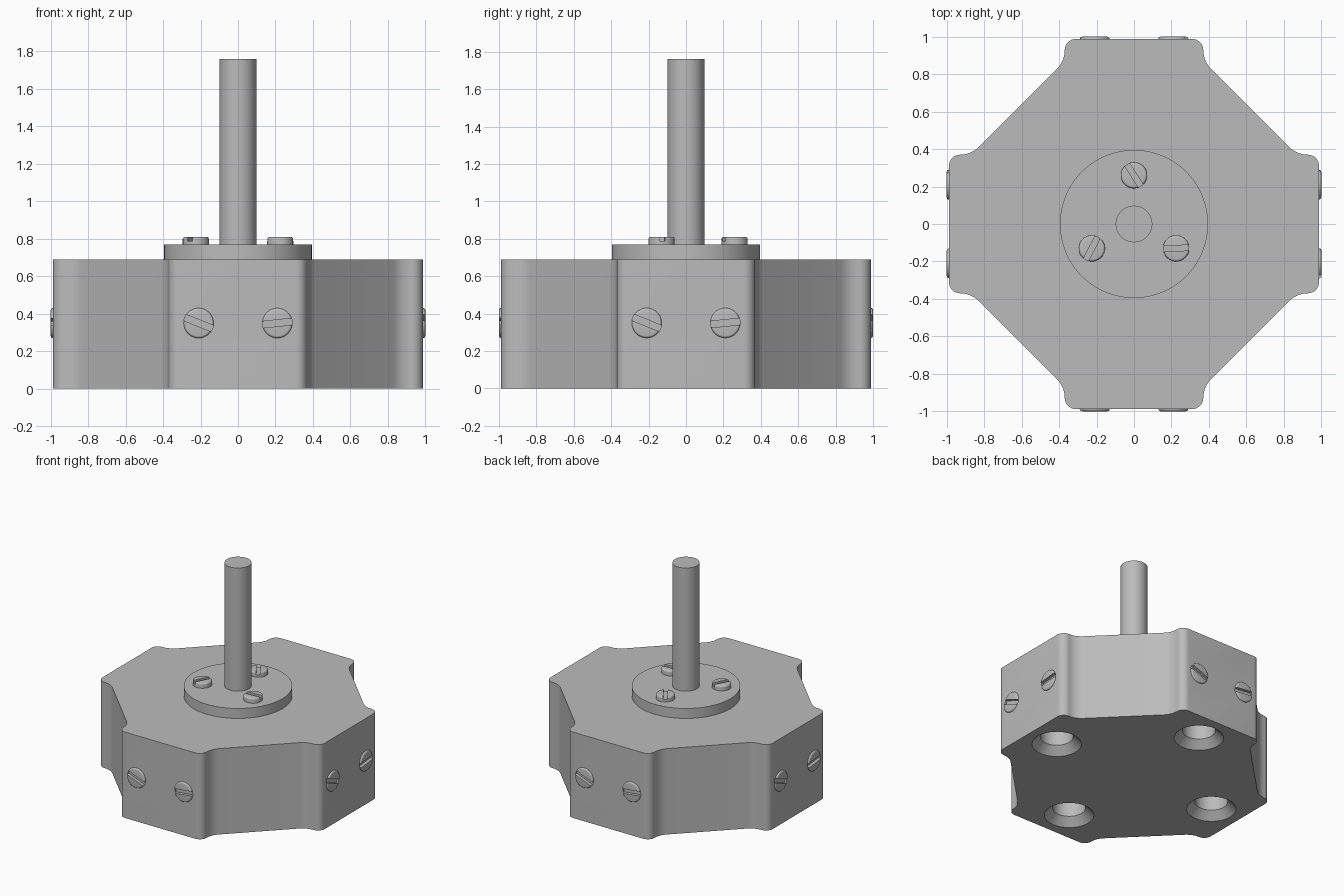
import bpy, bmesh
from math import cos, sin, pi, radians, tan
from mathutils import Matrix, Vector

if "Cube" in bpy.data.objects:
    bpy.data.objects.remove(bpy.data.objects["Cube"])

metal = bpy.data.materials.new("grey metal")
metal.use_nodes = True
GREY = (0.5, 0.5, 0.5, 1)
metal.diffuse_color = GREY
metal.node_tree.nodes["Principled BSDF"].inputs["Base Color"].default_value = GREY


def finish(name, bm):
    bmesh.ops.recalc_face_normals(bm, faces=bm.faces)
    mesh = bpy.data.meshes.new(name)
    bm.to_mesh(mesh)
    bm.free()
    mesh.materials.append(metal)
    ob = bpy.data.objects.new(name, mesh)
    bpy.context.collection.objects.link(ob)
    return ob


def lathe(name, profile, matrix=Matrix(), steps=48):
    """Revolve a (radius, height) profile around z, then place it."""
    bm = bmesh.new()
    rings = []
    for r, z in profile:
        rings.append([bm.verts.new((r * cos(2 * pi * i / steps), r * sin(2 * pi * i / steps), z))
                      for i in range(steps)])
    for low, high in zip(rings, rings[1:]):
        for i in range(steps):
            j = (i + 1) % steps
            bm.faces.new((low[i], low[j], high[j], high[i]))
    bm.faces.new(rings[0])
    bm.faces.new(rings[-1])
    bm.transform(matrix)
    return finish(name, bm)


def box(name, size, matrix):
    bm = bmesh.new()
    bmesh.ops.create_cube(bm, size=1, matrix=matrix @ Matrix.Diagonal((*size, 1)))
    return finish(name, bm)


def smooth(ob):
    bpy.ops.object.select_all(action="DESELECT")
    ob.select_set(True)
    bpy.context.view_layer.objects.active = ob
    bpy.ops.object.shade_smooth_by_angle(angle=radians(30))


def cut(ob, cutters):
    """Subtract the cutters, bake the result and remove them."""
    for cutter in cutters:
        mod = ob.modifiers.new("cut", "BOOLEAN")
        mod.object, mod.solver = cutter, "EXACT"
    bpy.context.view_layer.update()
    graph = bpy.context.evaluated_depsgraph_get()
    baked = bpy.data.meshes.new_from_object(ob.evaluated_get(graph))
    ob.modifiers.clear()
    ob.data = baked
    for cutter in cutters:
        bpy.data.objects.remove(cutter)


def rounded(points, radii, steps=8):
    """Round each corner of a closed outline with a circular arc."""
    out = []
    for k, (p, r) in enumerate(zip(points, radii)):
        a = (points[k - 1] - p).normalized()
        b = (points[(k + 1) % len(points)] - p).normalized()
        half = a.angle(b) / 2
        centre = p + (a + b).normalized() * r / sin(half)
        start = p + a * r / tan(half) - centre
        sweep = (pi - 2 * half) * (1 if a.x * b.y - a.y * b.x < 0 else -1)
        for i in range(steps + 1):
            out.append(centre + Matrix.Rotation(sweep * i / steps, 2) @ start)
    return out


def screw(name, radius, height, sink, slot_width, slot_depth, matrix, angle):
    """Slotted screw head with a rounded rim; its seat lies at local z = 0."""
    f = 0.012
    rim = [(radius - f + f * cos(t), height - f + f * sin(t))
           for t in (i * pi / 8 for i in range(5))]
    head = lathe(name, [(radius, -sink)] + rim, matrix, 32)
    place = matrix @ Matrix.Rotation(angle, 4, "Z") @ Matrix.Translation((0, 0, height))
    cut(head, [box("slot_cutter", (radius * 3, slot_width, slot_depth * 2), place)])
    smooth(head)


HALF, TOP = 0.988, 0.69

# Body: eight-sided block with four stepped flat pads
corners, radii = [], []
for q in range(4):
    turn = Matrix.Rotation(q * pi / 2, 2)
    for x, y, r in ((HALF, -0.37, 0.06), (HALF, 0.37, 0.06), (0.87, 0.37, 0.14)):
        corners.append(turn @ Vector((x, y)))
        radii.append(r)
    corners.append(turn @ Vector((0.37, 0.87)))
    radii.append(0.14)
bm = bmesh.new()
base = bm.faces.new([bm.verts.new((p.x, p.y, 0)) for p in rounded(corners, radii)])
grown = bmesh.ops.extrude_face_region(bm, geom=[base], use_keep_orig=True)
bmesh.ops.translate(bm, vec=(0, 0, TOP),
                    verts=[v for v in grown["geom"] if isinstance(v, bmesh.types.BMVert)])
body = finish("body", bm)

# Countersunk mounting holes underneath and seats for the side screws
cutters, seats = [], []
for q in range(4):
    turn = Matrix.Rotation(q * pi / 2, 4, "Z")
    cutters.append(lathe("hole_cutter", [(0.19, -0.01), (0.12, 0.06), (0.12, 0.5)],
                         turn @ Matrix.Translation((0.735, 0, 0))))
    for side, angle in ((-1, radians(-22)), (1, radians(6))):
        seat = (turn @ Matrix.Translation((side * 0.21, -HALF, 0.35))
                @ Matrix.Rotation(pi / 2, 4, "X"))
        seats.append((seat, angle))
        cutters.append(lathe("seat_cutter", [(0.08, -0.03), (0.08, 0.05)], seat, 32))
cut(body, cutters)
smooth(body)
for i, (seat, angle) in enumerate(seats):
    screw(f"side_screw_{i + 1}", 0.08, 0.012, 0.03, 0.035, 0.025, seat, angle)

# Flange and shaft
smooth(lathe("flange", [(0.395, TOP), (0.395, 0.77)], steps=96))
smooth(lathe("shaft", [(0.098, 0.77), (0.098, 1.76)]))

# Three screws holding the flange
for i in range(3):
    around = Matrix.Rotation(pi / 2 + i * 2 * pi / 3, 4, "Z")
    screw(f"flange_screw_{i + 1}", 0.07, 0.04, 0, 0.03, 0.022,
          around @ Matrix.Translation((0.26, 0, 0.77)), radians(33))
